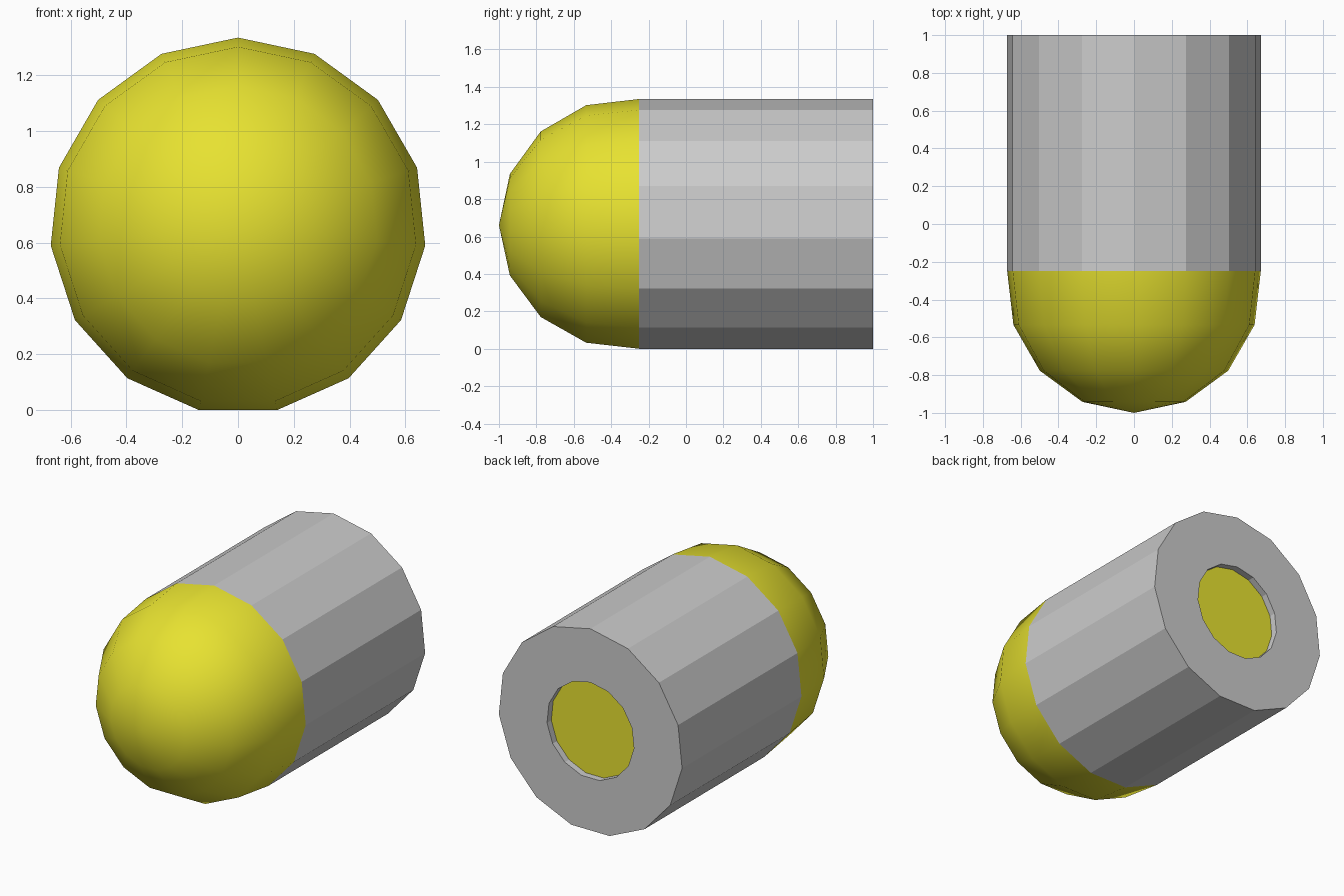
import bpy
import bmesh
from math import sin, cos, radians

if "Cube" in bpy.data.objects:
    bpy.data.objects.remove(bpy.data.objects["Cube"])

SIDES = 15
R = 0.675          # outer radius
BORE = 0.32        # radius of the rear hole
CZ = R * cos(radians(12))   # axis height, lowest flat rests on z = 0
JOIN = -0.25       # where the dome meets the sleeve


def lathe(name, profile, closed=False):
    """Revolve (radius, y) points about the horizontal y axis."""
    bm = bmesh.new()
    rings = []
    for r, y in profile:
        if r == 0:
            rings.append([bm.verts.new((0, y, CZ))] * SIDES)
        else:
            rings.append([bm.verts.new((r * sin(radians(24 * i)), y,
                                        CZ + r * cos(radians(24 * i))))
                          for i in range(SIDES)])
    pairs = list(zip(rings, rings[1:]))
    if closed:
        pairs.append((rings[-1], rings[0]))
    for a, b in pairs:
        for i in range(SIDES):
            j = (i + 1) % SIDES
            bm.faces.new(list(dict.fromkeys((a[i], a[j], b[j], b[i]))))
    if not closed:
        bm.faces.new(rings[-1])
    bmesh.ops.recalc_face_normals(bm, faces=bm.faces)
    mesh = bpy.data.meshes.new(name)
    bm.to_mesh(mesh)
    bm.free()
    obj = bpy.data.objects.new(name, mesh)
    bpy.context.collection.objects.link(obj)
    return obj


# Grey faceted sleeve with a central bore
lathe("sleeve", [(R, JOIN), (R, 1), (BORE, 1), (BORE, JOIN)], closed=True)

# Yellow domed nose with a core rod ending just inside the rear hole
nose = [(R * sin(radians(24 * k)), R - 1 - R * cos(radians(24 * k)))
        for k in range(4)]
core = lathe("domed_core", nose + [(R, JOIN), (BORE, JOIN), (BORE, 0.955)])
yellow = bpy.data.materials.new("yellow")
yellow.diffuse_color = (0.8, 0.76, 0.03, 1)
yellow.use_nodes = True
yellow.node_tree.nodes["Principled BSDF"].inputs["Base Color"].default_value = yellow.diffuse_color
core.data.materials.append(yellow)

# Smooth dome, sharp rims
bpy.context.view_layer.objects.active = core
core.select_set(True)
bpy.ops.object.shade_smooth_by_angle(angle=radians(40))
